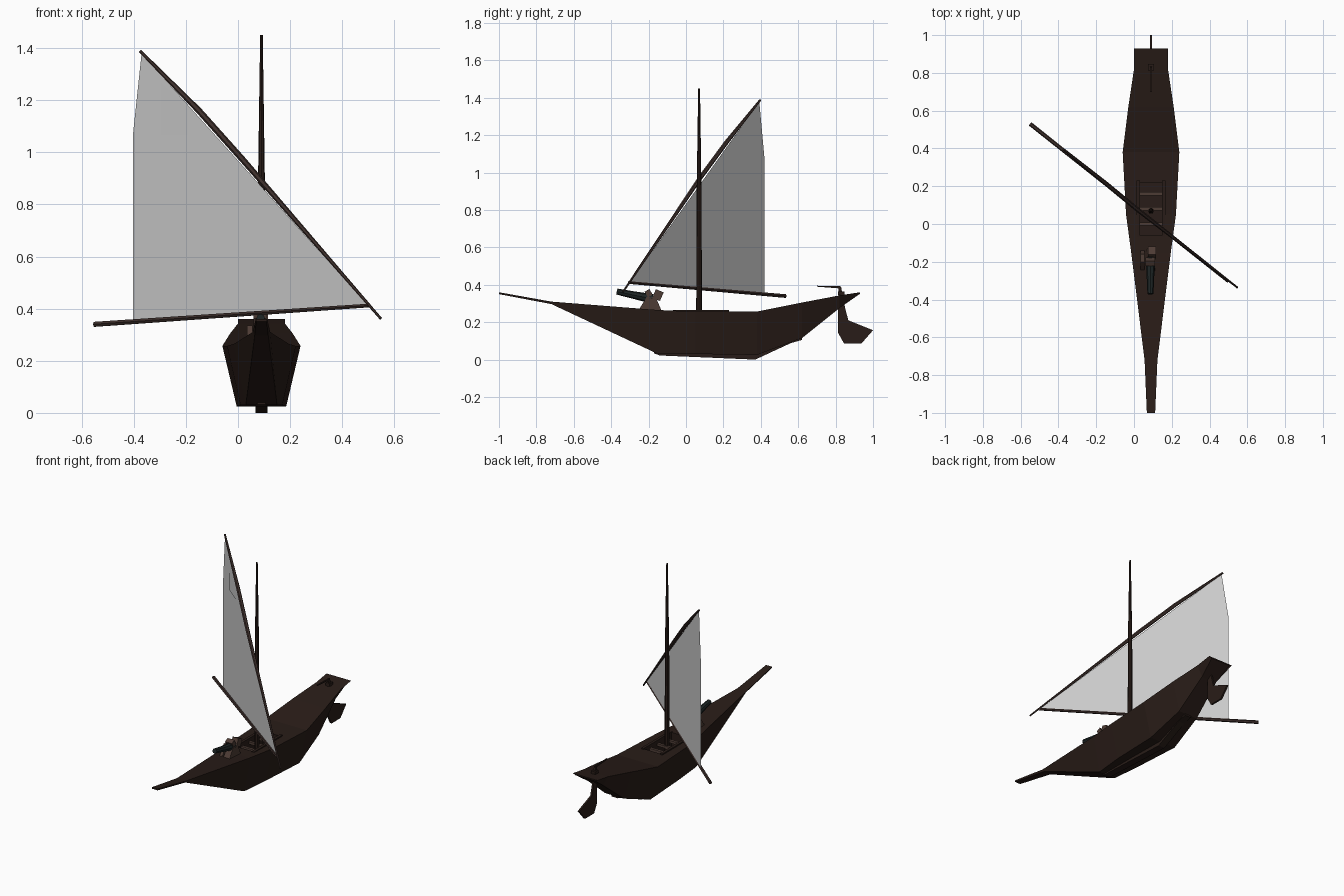
import bpy, bmesh, math
from mathutils import Vector

if "Cube" in bpy.data.objects:
    bpy.data.objects.remove(bpy.data.objects["Cube"])

CX = 0.09  # hull centre line


def material(name, rgba):
    m = bpy.data.materials.new(name)
    m.diffuse_color = rgba
    m.use_nodes = True
    m.node_tree.nodes["Principled BSDF"].inputs["Base Color"].default_value = m.diffuse_color
    return m


WOOD = material("dark_wood", (0.022, 0.012, 0.009, 1))
SPAR = material("spar_wood", (0.045, 0.027, 0.023, 1))
BENCH = material("bench_wood", (0.075, 0.045, 0.035, 1))
IRON = material("iron", (0.012, 0.018, 0.018, 1))
CLOTH = material("cloth", (0.6, 0.6, 0.6, 0.55))
PATCH = material("patch_cloth", (0.65, 0.65, 0.65, 0.5))


def make(name, verts, faces, mat):
    me = bpy.data.meshes.new(name)
    me.from_pydata(verts, [], faces)
    bm = bmesh.new()
    bm.from_mesh(me)
    bmesh.ops.recalc_face_normals(bm, faces=bm.faces)
    bm.to_mesh(me)
    bm.free()
    ob = bpy.data.objects.new(name, me)
    bpy.context.collection.objects.link(ob)
    me.materials.append(mat)
    return ob


def loft(name, rings, mat):
    n = len(rings[0])
    verts = [p for r in rings for p in r]
    faces = [(i * n + j, i * n + (j + 1) % n, (i + 1) * n + (j + 1) % n, (i + 1) * n + j)
             for i in range(len(rings) - 1) for j in range(n)]
    faces += [tuple(range(n)), tuple(range(len(verts) - n, len(verts)))]
    return make(name, verts, faces, mat)


def spar(name, points, radii, mat, sides=6):
    # tapered round pole through the given points
    pts = [Vector(p) for p in points]
    q = (pts[-1] - pts[0]).to_track_quat('Z', 'Y')
    rings = [[p + q @ Vector((r * math.cos(2 * math.pi * k / sides),
                              r * math.sin(2 * math.pi * k / sides), 0)) for k in range(sides)]
             for p, r in zip(pts, radii)]
    return loft(name, rings, mat)


def sections(name, rows, mat):
    # rows: y, half width top, z top, half width bottom, z bottom
    return loft(name, [[(CX - a, y, zt), (CX + a, y, zt), (CX + b, y, zb), (CX - b, y, zb)]
                       for y, a, zt, b, zb in rows], mat)


def box(name, centre, size, mat, tilt=0):
    bpy.ops.mesh.primitive_cube_add(size=1, location=centre, rotation=(tilt, 0, 0))
    ob = bpy.context.object
    ob.name, ob.scale = name, size
    ob.data.materials.append(mat)
    return ob


def plate(name, outline, half, mat):
    # outline in y, z given thickness along x
    return loft(name, [[(CX + s, y, z) for y, z in outline] for s in (-half, half)], mat)


# hull with a sunken rowing well
hull = sections("hull", [
    (-1.0, .022, .36, .020, .35), (-.72, .034, .31, .026, .297), (-.15, .105, .265, .06, .03),
    (.05, .132, .257, .08, .03), (.38, .15, .257, .095, .025), (.62, .12, .305, .07, .115),
    (.82, .09, .343, .055, .275), (.93, .09, .36, .07, .352)], WOOD)
well = box("well_cutter", (CX, .08, .26), (.12, .28, .24), WOOD)
well.hide_render = True
well.hide_viewport = True
cut = hull.modifiers.new("well", 'BOOLEAN')
cut.object, cut.operation, cut.solver = well, 'DIFFERENCE', 'EXACT'

# keel
sections("keel", [(-.17, .015, .05, .015, .033), (-.14, .023, .05, .023, .022),
                  (.37, .023, .05, .023, 0), (.56, .023, .10, .023, .088),
                  (.62, .023, .13, .023, .105)], WOOD)

# well rails and benches
for s, side in ((-1, "left"), (1, "right")):
    box(f"well_rail_{side}", (CX + s * .068, .08, .258), (.018, .3, .014), WOOD)
for i, y in enumerate((0, .08, .16)):
    box(f"bench_{i + 1}", (CX, y, .235), (.13, .018, .016), BENCH)

# mast, yard and boom
spar("mast", [(CX, .07, .12), (CX, .07, .9), (CX, .07, 1.45)], (.016, .013, .005), WOOD, 8)
spar("yard", [(.548, -.337, .362), (.02, .075, .97), (-.15, .215, 1.16), (-.375, .397, 1.388)],
     (.005, .012, .012, .006), SPAR)
spar("boom", [(-.55, .53, .34), (.5, -.305, .412)], (.011, .008), SPAR)

# sail and its repair patch
make("sail", [(.5, -.3, .412), (-.37, .392, 1.38), (-.403, .42, 1.07), (-.403, .42, .352)],
     [(0, 1, 2, 3)], CLOTH)
make("sail_patch", [(-.19, .244, 1.065), (-.295, .33, 1.065), (-.295, .33, 1.27), (-.19, .244, 1.17)],
     [(0, 1, 2, 3)], PATCH)

# rudder and tiller
plate("rudder", [(.815, .385), (.83, .385), (.852, .27), (.868, .21), (1.0, .157), (.938, .086),
                 (.845, .086), (.812, .145)], .006, WOOD)
plate("tiller", [(.70, .395), (.83, .392), (.83, .38), (.70, .39)], .004, WOOD)
box("rudder_bracket", (CX, .83, .355), (.03, .035, .02), WOOD)

# deck gun on its wooden mount
spar("gun_barrel", [(CX - .003, -.37, .364), (CX - .003, -.28, .345), (CX - .003, -.18, .325)],
     (.016, .020, .026), IRON, 8)
loft("gun_base", [[(CX + x, y, z) for y, z in ((-.25, .27), (-.13, .26), (-.16, .33), (-.21, .335))]
                  for x in (-.022, .022)], BENCH)
loft("gun_cheek", [[(x, y, z) for y, z in ((-.245, .27), (-.14, .265), (-.16, .335), (-.2, .335))]
                   for x in (.035, .055)], BENCH)
box("gun_wedge", (CX + .005, -.15, .345), (.042, .045, .05), BENCH, -.4)
box("gun_handle", (CX - .005, -.2, .355), (.05, .03, .035), BENCH, .5)
